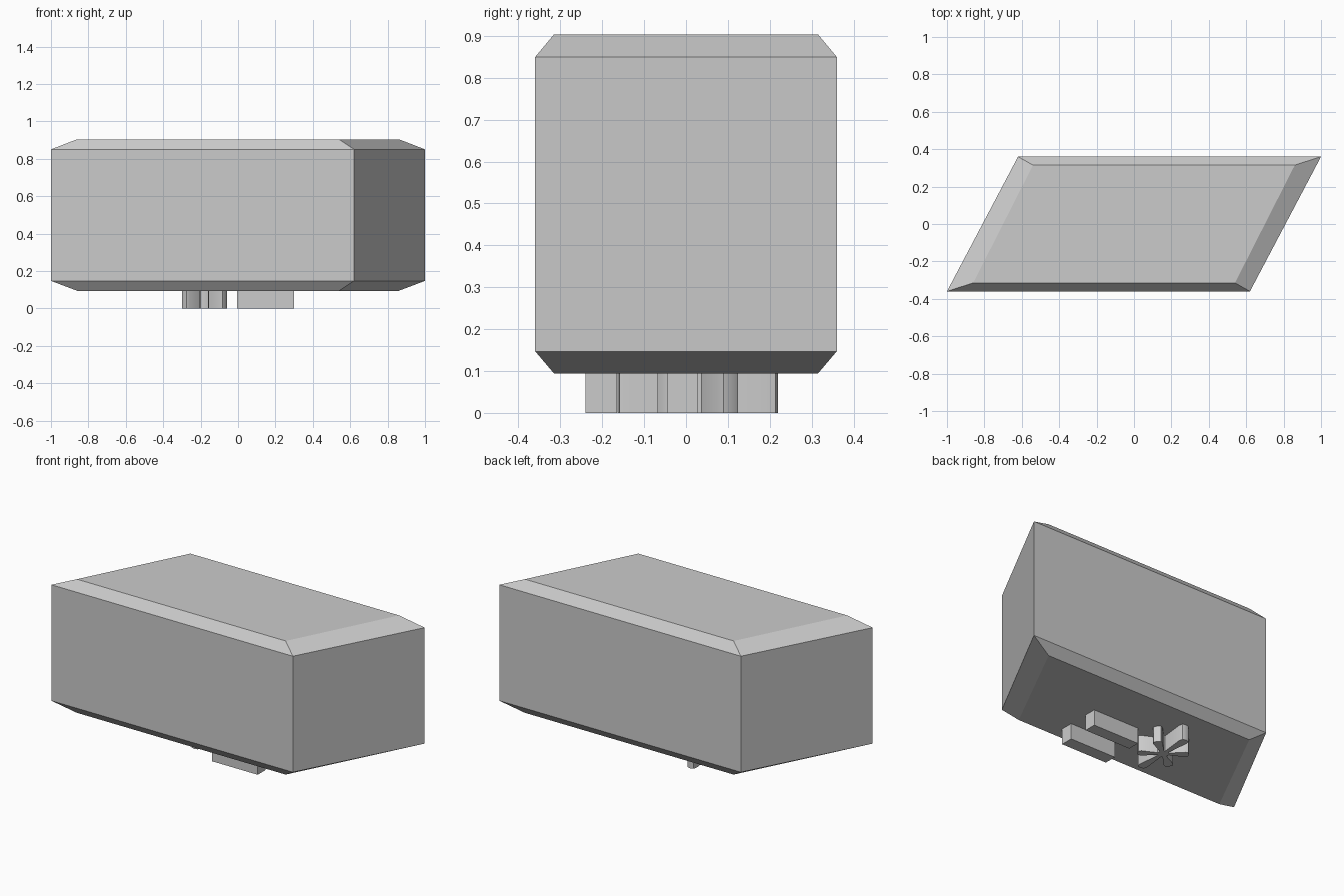
import bpy, math

if "Cube" in bpy.data.objects:
    bpy.data.objects.remove(bpy.data.objects["Cube"])


def loft(name, loops):
    """Closed solid through equal-sized loops, listed from bottom to top."""
    n = len(loops[0])
    verts = [p for loop in loops for p in loop]
    faces = [list(range(n))[::-1], [len(verts) - n + i for i in range(n)]]
    for k in range(len(loops) - 1):
        for i in range(n):
            j = (i + 1) % n
            faces.append([k * n + i, k * n + j, (k + 1) * n + j, (k + 1) * n + i])
    mesh = bpy.data.meshes.new(name)
    mesh.from_pydata(verts, [], faces)
    obj = bpy.data.objects.new(name, mesh)
    bpy.context.collection.objects.link(obj)
    return obj


def at(outline, z):
    return [(x, y, z) for x, y in outline]


# Slanted key body with bevelled top and bottom rims
outer = [(-1, -0.36), (0.62, -0.36), (1, 0.36), (-0.62, 0.36)]
inner = [(-0.86, -0.315), (0.54, -0.315), (0.86, 0.315), (-0.54, 0.315)]
loft("body", [at(inner, 0.094), at(outer, 0.147), at(outer, 0.85), at(inner, 0.904)])

# Two parallel bars underneath
for name, y0, y1 in (("front_bar", -0.24, -0.165), ("back_bar", -0.045, 0.027)):
    rect = [(-0.005, y0), (0.3, y0), (0.3, y1), (-0.005, y1)]
    loft(name, [at(rect, 0), at(rect, 0.1)])

# Six-armed foot, arms flaring toward blunt rounded tips
cx, cy = -0.18, 0.028
star = []
for angle, length in ((36, 0.138), (90, 0.192), (144, 0.138),
                      (216, 0.138), (270, 0.192), (324, 0.138)):
    a = math.radians(angle)
    for along, side in ((0.03, -0.011), (length * 0.85, -0.026), (length * 0.97, -0.021),
                        (length, 0), (length * 0.97, 0.021), (length * 0.85, 0.026),
                        (0.03, 0.011)):
        star.append((cx + along * math.cos(a) - side * math.sin(a),
                     cy + along * math.sin(a) + side * math.cos(a)))
foot = loft("star_foot", [at(star, 0), at(star, 0.1)])
bpy.context.view_layer.objects.active = foot
foot.select_set(True)
bpy.ops.object.shade_smooth_by_angle(angle=math.radians(35))
